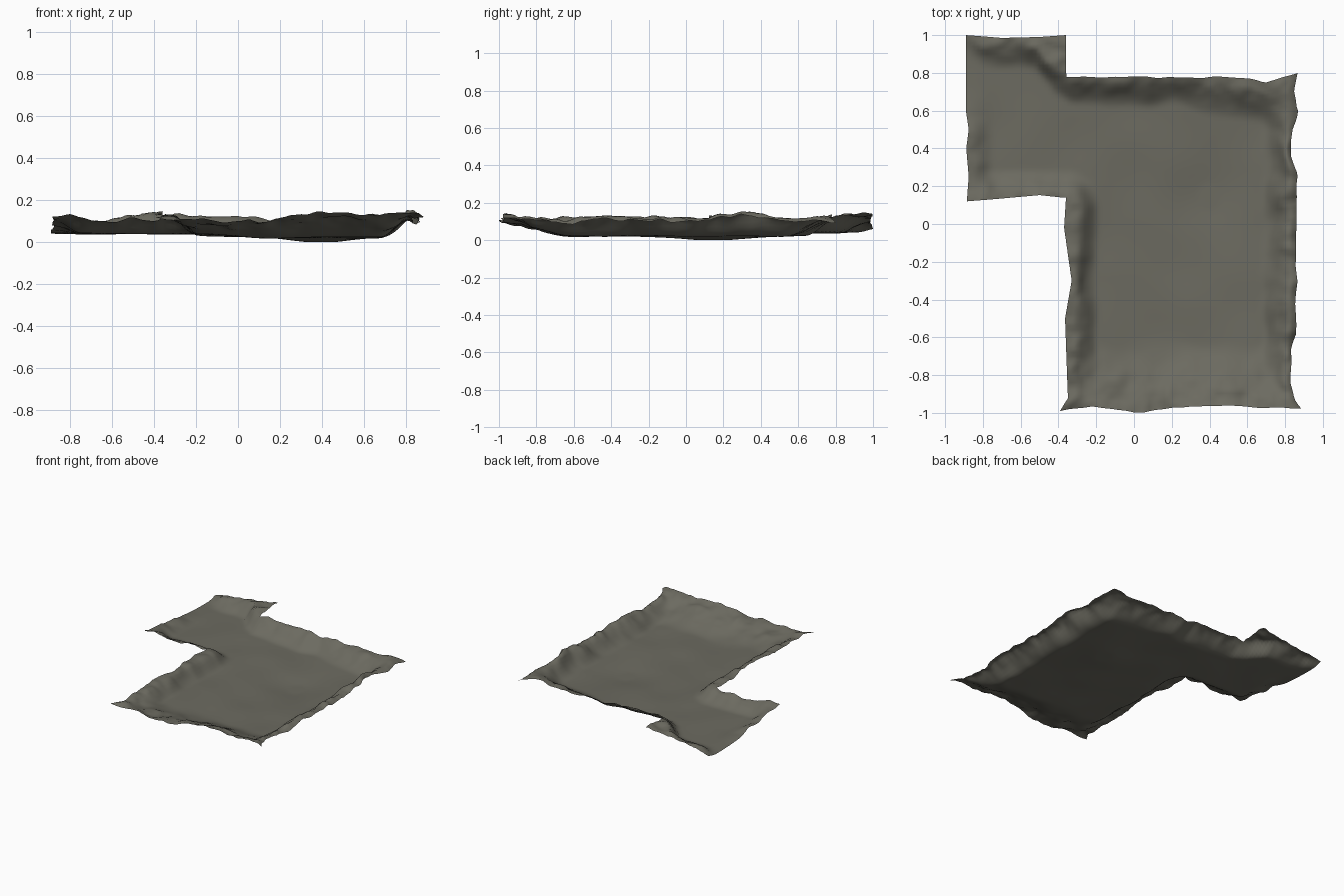
import bpy, bmesh, math
from mathutils import noise, Vector

if "Cube" in bpy.data.objects:
    bpy.data.objects.remove(bpy.data.objects["Cube"])

STEP, X0, Y0, NX, NY = 0.02, -0.88, -0.98, 87, 99


def lerp_table(pts, t):
    """Piecewise linear lookup through (position, value) pairs."""
    if t <= pts[0][0]:
        return pts[0][1]
    for (a, va), (b, vb) in zip(pts, pts[1:]):
        if t <= b:
            return va + (vb - va) * (t - a) / (b - a)
    return pts[-1][1]


def step(a, b, t):
    t = max(0.0, min(1.0, (t - a) / (b - a)))
    return t * t * (3 - 2 * t)


def n(x, y, f, seed=0.0):
    return noise.noise(Vector((x * f, y * f, seed)))


# Ragged outline of each edge
RIGHT = [(-.98, .89), (-.93, .85), (-.84, .825), (-.66, .835), (-.58, .86), (.27, .86),
         (.36, .83), (.5, .845), (.6, .87), (.7, .85), (.78, .865)]
LEFT = [(-.98, -.39), (-.92, -.35), (-.5, -.365), (-.3, -.33), (-.02, -.37), (.14, -.36)]
FRONT = [(-.36, -.99), (-.22, -.965), (0, -1.0), (.2, -.972), (.45, -.96), (.86, -.98)]
BACK = [(-.36, .78), (.55, .775), (.7, .755), (.86, .795)]
ANNEX_FRONT = [(-.88, .12), (-.7, .135), (-.5, .153), (-.38, .14), (-.36, .12)]
ANNEX_LEFT = [(.14, -.885), (.25, -.875), (.4, -.888), (.5, -.875), (.6, -.89), (1, -.89)]
ANNEX_BACK = [(-.88, 1.0), (-.7, .985), (-.5, .99), (-.36, 1.0)]
# Foot of the bank along the back, and rim heights along the edges
BANK = [(-.88, .94), (-.8, .86), (-.52, .83), (-.42, .71), (-.34, .66), (0, .65), (.2, .66),
        (.45, .6), (.75, .54), (.86, .5)]
BANK_H = [(-.88, .35), (-.6, .68), (-.42, .88), (-.3, .95), (.3, .9)]
FRONT_H = [(-.36, .65), (-.15, .7), (.1, .8), (.3, 1.2), (.5, 1.25), (.86, 1.1)]
RIGHT_H = [(-.98, 1.15), (-.6, .95), (-.4, 1.15), (-.1, .95), (.1, 1.15), (.3, 1.3), (.5, 1.05)]


def warp(x, y):
    def w(d):
        return max(0.0, 1 - abs(d) / 0.1)
    dx = dy = 0.0
    if y < .79:
        dx += w(.86 - x) * (lerp_table(RIGHT, y) - .86)
    if y < .15:
        dx += w(x + .36) * (lerp_table(LEFT, y) + .36)
    dy += w(y + .98) * (lerp_table(FRONT, x) + .98)
    if x > -.37:
        dy += w(y - .78) * (lerp_table(BACK, x) - .78)
    else:
        dy += w(y - .14) * (lerp_table(ANNEX_FRONT, x) - .14)
        dy += w(y - 1.0) * (lerp_table(ANNEX_BACK, x) - 1.0)
        dx += w(x + .88) * (lerp_table(ANNEX_LEFT, y) + .88)
    edge = max(w(.86 - x), w(y + .98), w(y - .78) if x > -.37 else 0)
    return x + dx + .01 * edge * n(x, y, 11, 3), y + dy + .01 * edge * n(x, y, 11, 7)


def height(x, y):
    # gently uneven floor with a hollow right of centre
    floor = .044 - .018 * step(-.4, .2, x)
    floor -= .02 * math.exp(-((x - .4) ** 2 + (y - .15) ** 2) / .045)
    floor += .008 * n(x, y, 3.5)
    # each bank is (rim height, 0..1 ramp); blended smoothly
    wob = .035 * n(x, y, 6, 5)
    c = lerp_table(BANK, x)
    wide = .13 + .05 * step(.1, .5, x)
    banks = [
        (lerp_table(RIGHT_H, y), step(.19, .02, .86 - x + wob)),
        (lerp_table(FRONT_H, x), step(.36, -.04, y + .98 + wob)),
        (lerp_table(BANK_H, x), step(c - .03, c + wide, y + wob * .6)),
    ]
    if x > -.37:
        banks.append((.85, step(.17, .04, x + .36 + wob * .5) * step(.24, .08, y)))
    corner = abs(y - .14) if x < -.36 else math.hypot(x + .36, y - .14)
    banks.append((.65 + .4 * step(-.7, -.88, x), step(.15, 0, corner)))
    banks.append((.6, step(.14, 0, x + .88) * step(.75, .3, y)))
    keep, total, weight = 1.0, 0.0, 1e-6
    for h, r in banks:
        keep *= 1 - r
        total += h * r
        weight += r
    rim = 1 - keep
    lumps = rim * (.022 * n(x, y, 9, 2) + .010 * n(x, y, 20, 4))
    curl = -.02 * step(.03, 0, .86 - x)
    return max(.004, floor + .1 * rim * total / weight + lumps + curl)


# Ground sheet: L-shaped grid with upturned edges
bm = bmesh.new()
grid = {}


def vert(i, j):
    if (i, j) not in grid:
        x, y = X0 + i * STEP, Y0 + j * STEP
        px, py = warp(x, y)
        grid[i, j] = bm.verts.new((px, py, height(x, y)))
    return grid[i, j]


for i in range(NX):
    for j in range(NY):
        in_main = i >= 26 and j < 88
        in_annex = i < 26 and j >= 56
        if in_main or in_annex:
            bm.faces.new([vert(i, j), vert(i + 1, j), vert(i + 1, j + 1), vert(i, j + 1)])

low = min(v.co.z for v in bm.verts)
for v in bm.verts:
    v.co.z -= low
for f in bm.faces:
    f.smooth = True

mesh = bpy.data.meshes.new("ground_sheet")
bm.to_mesh(mesh)
bm.free()
mat = bpy.data.materials.new("olive grey")
mat.diffuse_color = (.15, .146, .118, 1)
mat.use_nodes = True
mat.node_tree.nodes["Principled BSDF"].inputs["Base Color"].default_value = mat.diffuse_color
mesh.materials.append(mat)
obj = bpy.data.objects.new("ground_sheet", mesh)
bpy.context.collection.objects.link(obj)
